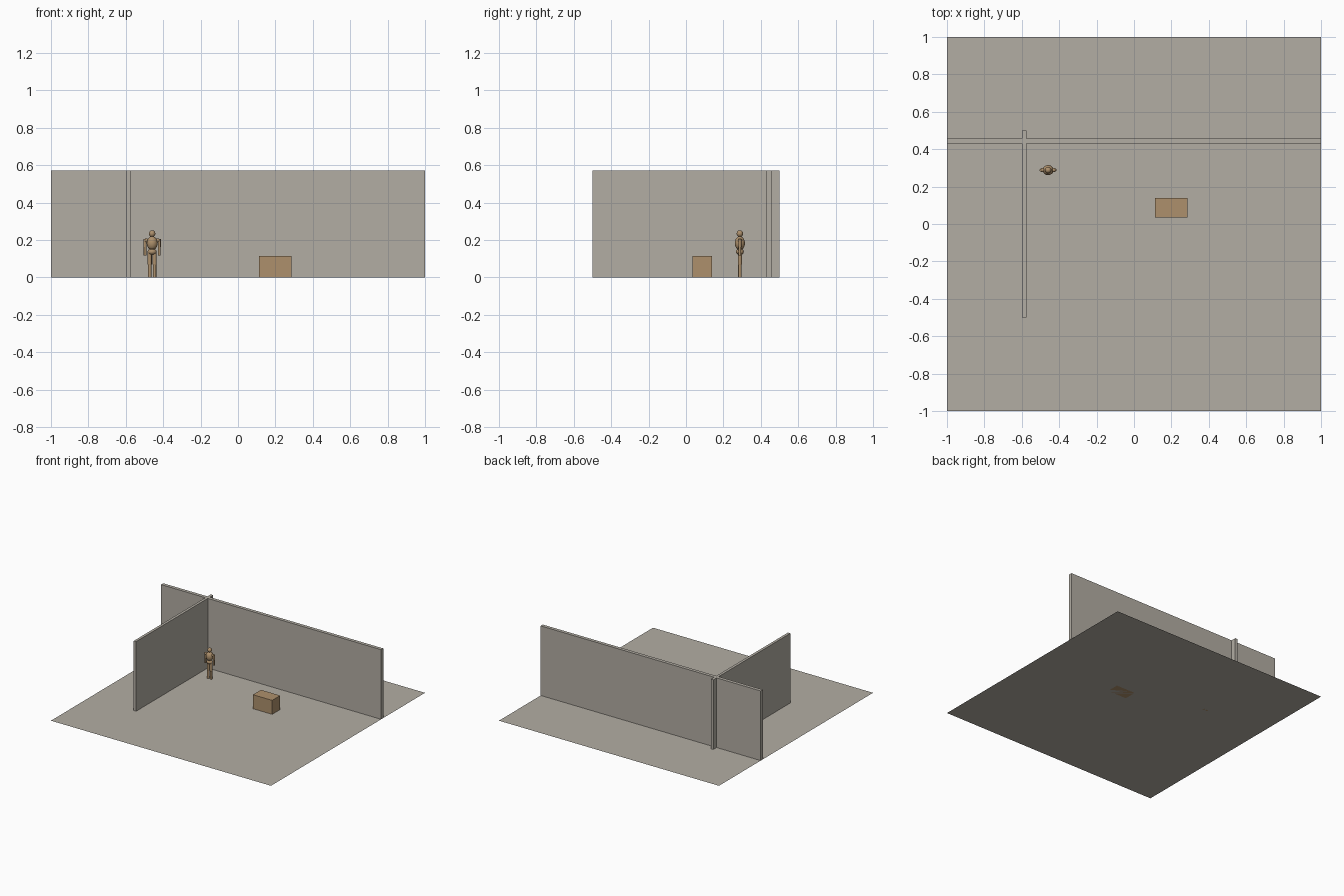
import bpy

cube = bpy.data.objects.get("Cube")
if cube:
    bpy.data.objects.remove(cube, do_unlink=True)


def material(name, rgb):
    m = bpy.data.materials.new(name)
    m.use_nodes = True
    m.diffuse_color = (*rgb, 1)
    m.node_tree.nodes["Principled BSDF"].inputs["Base Color"].default_value = (*rgb, 1)
    return m


STONE = material("warm grey", (0.45, 0.42, 0.37))
WOOD = material("tan wood", (0.42, 0.28, 0.15))


def finish(name, mat, smooth=False):
    ob = bpy.context.object
    ob.name = name
    ob.data.materials.append(mat)
    if smooth:
        bpy.ops.object.shade_smooth_by_angle()
    return ob


def box(name, lo, hi, mat):
    centre = [(a + b) / 2 for a, b in zip(lo, hi)]
    bpy.ops.mesh.primitive_cube_add(size=1, location=centre)
    bpy.context.object.scale = [b - a for a, b in zip(lo, hi)]
    bpy.ops.object.transform_apply(location=False, rotation=False)
    return finish(name, mat)


# Figure parts are placed relative to its standing point
FX, FY = -0.459, 0.288


def ball(name, x, z, size):
    bpy.ops.mesh.primitive_uv_sphere_add(segments=24, ring_count=16, radius=1, location=(FX + x, FY, z))
    bpy.context.object.scale = size
    bpy.ops.object.transform_apply(location=False, rotation=False)
    return finish(name, WOOD, True)


def rod(name, x, low, high, r):
    bpy.ops.mesh.primitive_cylinder_add(vertices=16, radius=r, depth=high - low,
                                        location=(FX + x, FY, (low + high) / 2))
    return finish(name, WOOD, True)


# Setting: ground sheet, long back wall, crossing partition
bpy.ops.mesh.primitive_plane_add(size=2)
finish("floor", STONE)
box("back_wall", (-1, 0.43, 0), (1, 0.458, 0.572), STONE)
box("partition_wall", (-0.598, -0.5, 0), (-0.576, 0.5, 0.572), STONE)
box("crate", (0.111, 0.036, 0), (0.285, 0.14, 0.115), WOOD)

# Jointed figure
ball("head", 0, 0.234, (0.017, 0.017, 0.018))
rod("neck", 0, 0.21, 0.225, 0.008)
ball("chest", 0, 0.183, (0.029, 0.027, 0.037))
rod("waist", 0, 0.135, 0.165, 0.014)
ball("pelvis", 0, 0.137, (0.024, 0.021, 0.017))
for side, s in (("left", 1), ("right", -1)):
    ball(side + "_shoulder", s * 0.031, 0.198, (0.011, 0.011, 0.011))
    rod(side + "_upper_arm", s * 0.038, 0.162, 0.205, 0.008)
    rod(side + "_forearm", s * 0.038, 0.118, 0.162, 0.007)
    rod(side + "_thigh", s * 0.013, 0.07, 0.135, 0.011)
    ball(side + "_knee", s * 0.013, 0.07, (0.01, 0.01, 0.01))
    rod(side + "_shin", s * 0.013, 0, 0.07, 0.009)
